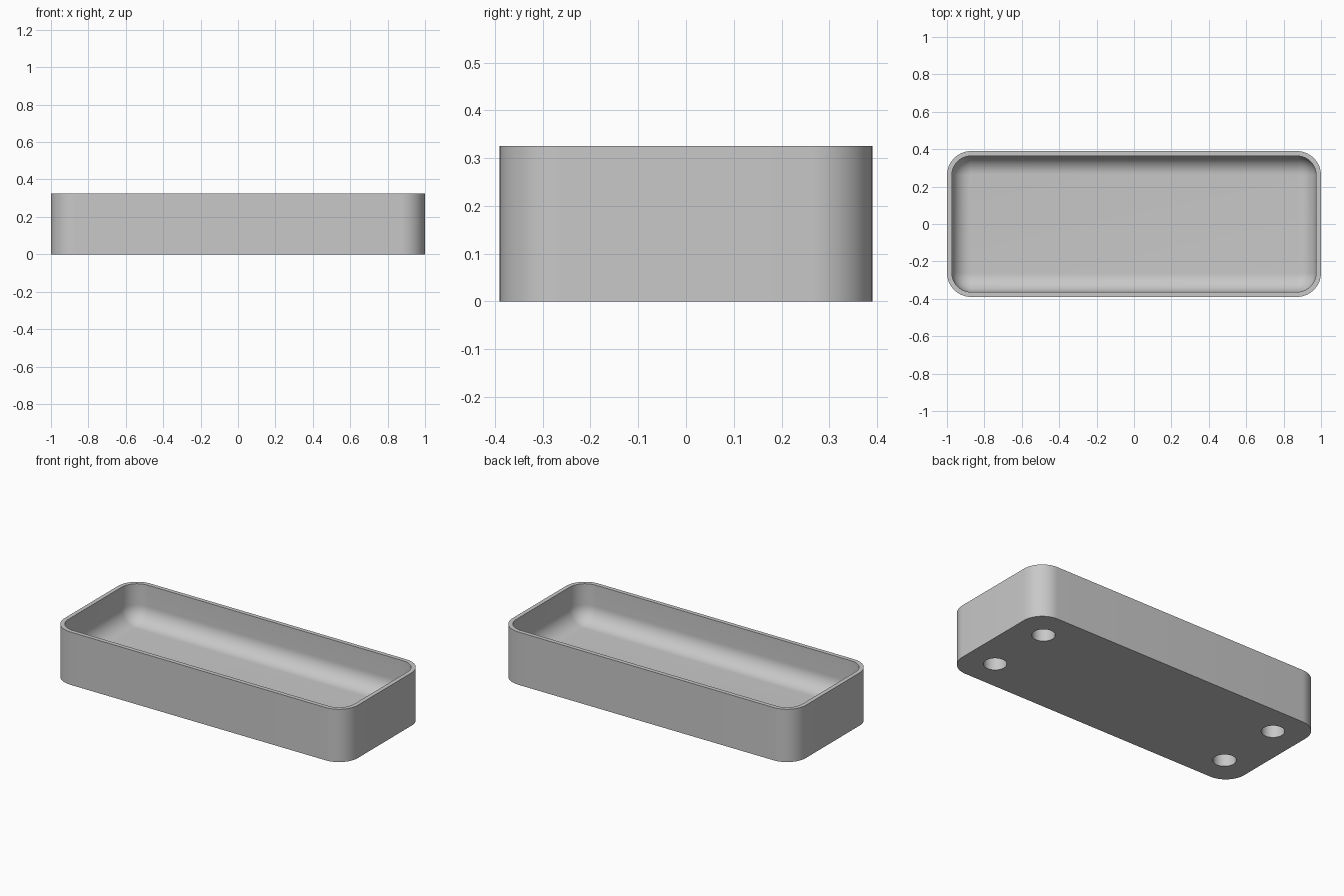
import bpy
import bmesh
import math

# Main dimensions
HALF_X, HALF_Y, HEIGHT = 1.0, 0.39, 0.325
CORNER, WALL, FLOOR, FILLET = 0.13, 0.026, 0.095, 0.1
HOLE_X, HOLE_Y, HOLE_R, HOLE_DEPTH = 0.815, 0.205, 0.064, 0.08
CORNER_STEPS, FILLET_STEPS = 16, 14

default = bpy.data.objects.get("Cube")
if default:
    bpy.data.objects.remove(default, do_unlink=True)

grey = bpy.data.materials.new("light grey")
grey.use_nodes = True
grey.diffuse_color = (0.58, 0.58, 0.58, 1)
grey.node_tree.nodes["Principled BSDF"].inputs["Base Color"].default_value = grey.diffuse_color


def rounded_ring(bm, inset, z):
    """Rounded rectangle of vertices, moved inward from the outer outline."""
    r = CORNER - inset
    cx, cy = HALF_X - CORNER, HALF_Y - CORNER
    ring = []
    for q, (sx, sy) in enumerate([(1, 1), (-1, 1), (-1, -1), (1, -1)]):
        for i in range(CORNER_STEPS + 1):
            a = (q + i / CORNER_STEPS) * math.pi / 2
            ring.append(bm.verts.new((sx * cx + r * math.cos(a), sy * cy + r * math.sin(a), z)))
    return ring


def make_object(name, bm):
    bmesh.ops.recalc_face_normals(bm, faces=bm.faces)
    mesh = bpy.data.meshes.new(name)
    bm.to_mesh(mesh)
    bm.free()
    mesh.materials.append(grey)
    obj = bpy.data.objects.new(name, mesh)
    bpy.context.collection.objects.link(obj)
    return obj


# Tray body: outer wall, rim, inner wall, then the rounded inside edge
profile = [(0, 0), (0, HEIGHT), (WALL, HEIGHT)]
for i in range(FILLET_STEPS + 1):
    a = i / FILLET_STEPS * math.pi / 2
    profile.append((WALL + FILLET * (1 - math.cos(a)), FLOOR + FILLET * (1 - math.sin(a))))

bm = bmesh.new()
rings = [rounded_ring(bm, inset, z) for inset, z in profile]
for low, high in zip(rings, rings[1:]):
    for i in range(len(low)):
        j = (i + 1) % len(low)
        bm.faces.new((low[i], low[j], high[j], high[i]))
bm.faces.new(rings[0])
bm.faces.new(rings[-1])
tray = make_object("tray", bm)

# Blind round sockets in the underside
bm = bmesh.new()
for sx in (-1, 1):
    for sy in (-1, 1):
        made = bmesh.ops.create_cone(bm, cap_ends=True, segments=48, radius1=HOLE_R,
                                     radius2=HOLE_R, depth=2 * HOLE_DEPTH)
        bmesh.ops.translate(bm, verts=made["verts"], vec=(sx * HOLE_X, sy * HOLE_Y, 0))
cutter = make_object("socket_cutter", bm)
cutter.hide_render = True

cut = tray.modifiers.new("sockets", "BOOLEAN")
cut.operation = "DIFFERENCE"
cut.solver = "EXACT"
cut.object = cutter

for obj in bpy.context.selected_objects:
    obj.select_set(False)
bpy.context.view_layer.objects.active = tray
tray.select_set(True)
bpy.ops.object.modifier_apply(modifier=cut.name)
bpy.data.objects.remove(cutter, do_unlink=True)
bpy.ops.object.shade_smooth_by_angle(angle=math.radians(30))
